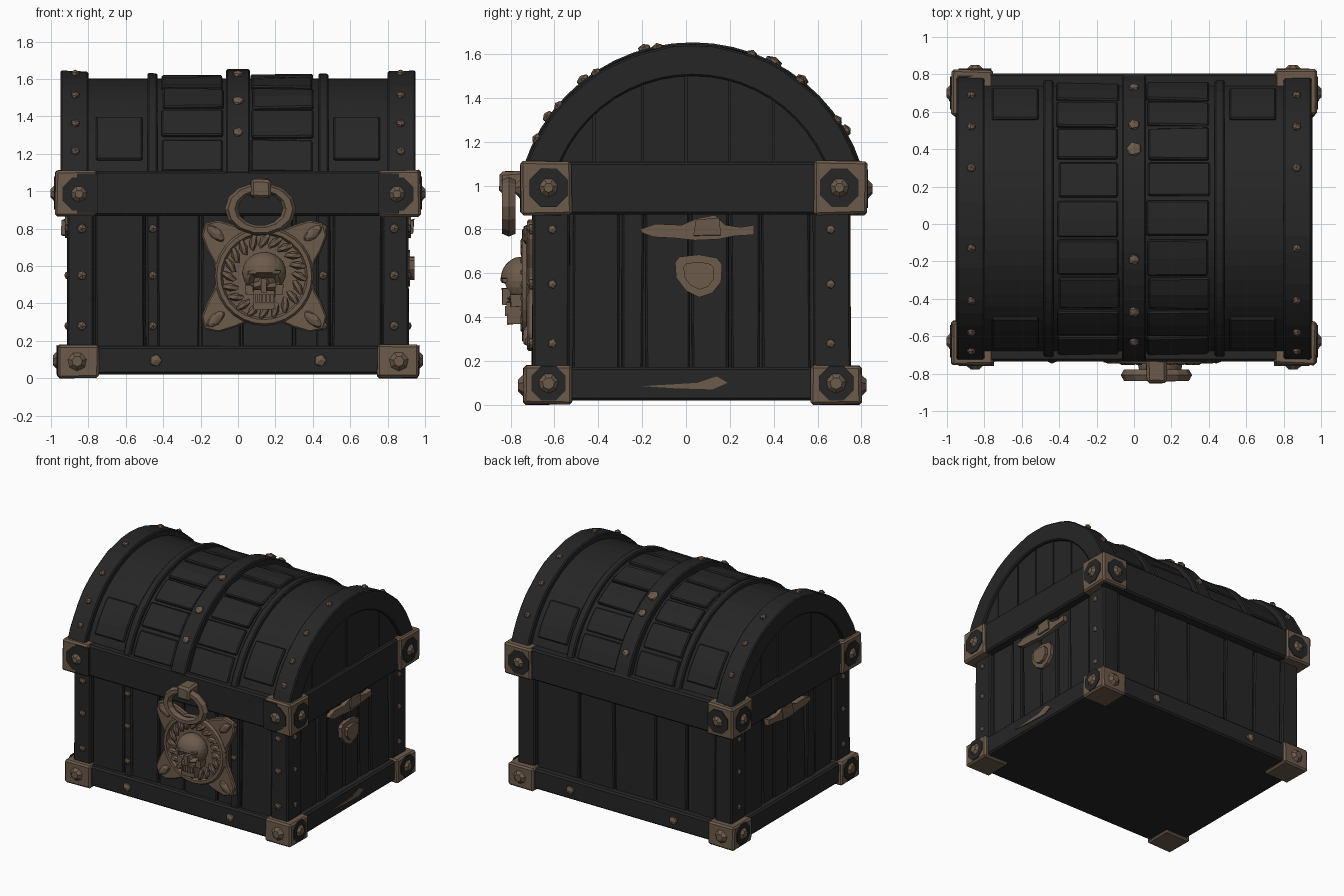
import bpy, bmesh, math, random
from mathutils import Matrix, Vector

if "Cube" in bpy.data.objects:
    bpy.data.objects.remove(bpy.data.objects["Cube"])
random.seed(4)

def material(name, col):
    m = bpy.data.materials.new(name)
    m.diffuse_color = (*col, 1)
    m.use_nodes = True
    m.node_tree.nodes["Principled BSDF"].inputs["Base Color"].default_value = m.diffuse_color
    return m
WOOD = material("black_wood", (0.019, 0.019, 0.019))
BRONZE = material("dull_bronze", (0.150, 0.103, 0.070))

CY, CZ = 0.03, 0.845            # axis of the lid barrel

def finish(name, bm, mat, bevel=0):
    bmesh.ops.recalc_face_normals(bm, faces=bm.faces)
    me = bpy.data.meshes.new(name)
    bm.to_mesh(me)
    bm.free()
    me.materials.append(mat)
    ob = bpy.data.objects.new(name, me)
    bpy.context.collection.objects.link(ob)
    if bevel:
        b = ob.modifiers.new("bevel", 'BEVEL')
        b.width, b.segments = bevel, 1
    return ob

def box(bm, x0, x1, y0, y1, z0, z1, j=0.0):
    m = Matrix.Translation(((x0+x1)/2, (y0+y1)/2, (z0+z1)/2)) @ Matrix.Diagonal((abs(x1-x0), abs(y1-y0), z1-z0, 1))
    for v in bmesh.ops.create_cube(bm, size=1, matrix=m)['verts']:
        v.co += Vector([random.uniform(-j, j) for _ in range(3)])

def facing(p, n):
    return Matrix.Translation(p) @ Vector(n).to_track_quat('Z', 'Y').to_matrix().to_4x4()

def rivet(bm, p, n, r=0.032, h=0.022):
    bmesh.ops.create_icosphere(bm, subdivisions=1, radius=1, matrix=facing(p, n) @ Matrix.Diagonal((r, r, h, 1)))

def disc(bm, p, n, r, h, r2=None, sides=8):
    m = facing(p, n) @ Matrix.Translation((0, 0, h/2)) @ Matrix.Rotation(math.pi/sides, 4, 'Z')
    bmesh.ops.create_cone(bm, cap_ends=True, segments=sides, radius1=r, radius2=r if r2 is None else r2, depth=h, matrix=m)

def arc(bm, x0, x1, r0, r1, a0, a1, n, j=0.0):
    """Curved slab around the lid axis, angles in degrees from +y."""
    rows = []
    for i in range(n+1):
        a = math.radians(a0 + (a1-a0)*i/n)
        rows.append([bm.verts.new((x, CY + r*math.cos(a), CZ + r*math.sin(a)))
                     for x, r in ((x0, r0), (x1, r0), (x1, r1 + random.uniform(-j, j)), (x0, r1 + random.uniform(-j, j)))])
    for p, q in zip(rows, rows[1:]):
        for k in range(4):
            bm.faces.new((p[k], p[(k+1) % 4], q[(k+1) % 4], q[k]))
    bm.faces.new(rows[0])
    bm.faces.new(rows[-1])

def extrude(bm, pts, vec):
    f = bm.faces.new([bm.verts.new(p) for p in pts])
    g = bmesh.ops.extrude_face_region(bm, geom=[f])['geom']
    bmesh.ops.translate(bm, vec=vec, verts=[v for v in g if isinstance(v, bmesh.types.BMVert)])

# --- body: core, planks, posts, bottom and lid frames
bm = bmesh.new()
box(bm, -0.87, 0.87, -0.66, 0.70, 0.025, 0.9)
finish("body_core", bm, WOOD)

bm = bmesh.new()
g = 0.006
for e, ys in (((-0.77, -0.5, -0.2, 0.02, 0.3, 0.5, 0.77), (-0.65, -0.682)),
              ((-0.77, -0.52, -0.25, 0.1, 0.4, 0.77), (0.69, 0.728))):
    for a, b in zip(e, e[1:]):
        box(bm, a+g, b-g, min(ys), max(ys), 0.1, 0.9, 0.006)
for s in (-1, 1):
    e = (-0.52, -0.30, -0.19, 0.02, 0.2, 0.34, 0.57)
    for i, (a, b) in enumerate(zip(e, e[1:])):
        x = s*(0.888 + 0.008*(i % 2))
        box(bm, min(s*0.86, x), max(s*0.86, x), a+g, b-g, 0.1, 0.9, 0.005)
finish("body_planks", bm, WOOD, 0.008)

bm = bmesh.new()
for s in (-1, 1):
    for y0, y1 in ((-0.702, -0.53), (0.58, 0.75)):
        box(bm, s*0.77, s*0.912, y0, y1, 0.1, 0.9, 0.003)
    box(bm, s*0.42, s*0.49, -0.694, -0.6, 0.1, 0.9, 0.004)
finish("corner_posts", bm, WOOD, 0.01)

bm = bmesh.new()
box(bm, -0.94, 0.94, -0.722, 0.78, 0.02, 0.172)
finish("bottom_frame", bm, WOOD, 0.012)
bm = bmesh.new()
box(bm, -0.955, 0.955, -0.735, 0.805, 0.868, 1.108)
finish("lid_frame", bm, WOOD, 0.012)

# --- lid: barrel core, end arches, straps, planks
bm = bmesh.new()
arc(bm, -0.915, 0.915, 0.3, 0.757, 19, 161, 22)
box(bm, -0.91, 0.91, -0.6, 0.66, 0.95, 1.2)
finish("lid_core", bm, WOOD)

bm = bmesh.new()
for s in (-1, 1):
    arc(bm, s*0.80, s*0.95, 0.655, 0.798, 18, 162, 22, 0.004)
    arc(bm, s*0.43, s*0.485, 0.74, 0.785, 18, 162, 22, 0.004)
arc(bm, -0.063, 0.063, 0.74, 0.808, 18, 162, 22)
finish("lid_straps", bm, WOOD, 0.008)

bm = bmesh.new()
for x0, x1, off in ((-0.415, -0.075, 0), (0.065, 0.41, 5)):
    n = 9
    for i in range(n):
        a = 19 + 142*i/n
        arc(bm, x0 + random.uniform(0, .015), x1 - random.uniform(0, .015), 0.72, 0.775 + random.uniform(-.006, .006),
            a + 0.8, a + 142/n - 0.8 + random.uniform(-.5, .5), 2, 0.007)
finish("lid_planks", bm, WOOD, 0.008)

bm = bmesh.new()
for s in (-1, 1):
    for a in (25, 134):
        arc(bm, s*0.51, s*0.76, 0.74, 0.773, a, a+21, 3, 0.003)
finish("lid_panels", bm, WOOD, 0.008)

# end boards inside each arch
bm = bmesh.new()
e = (-0.6, -0.42, -0.2, 0.0, 0.2, 0.4, 0.66)
for s in (-1, 1):
    for a, b in zip(e, e[1:]):
        top = lambda y: CZ + math.sqrt(max(0.09, 0.67**2 - (y-CY)**2))
        x = s*(0.925 + random.uniform(-.004, .004))
        m = (a+b)/2
        extrude(bm, [(x, a+.004, 1.0), (x, b-.004, 1.0), (x, b-.004, top(b)), (x, m, top(m)), (x, a+.004, top(a))],
                (-s*0.03, 0, 0))
finish("lid_end_boards", bm, WOOD)

# --- bronze corner caps with dark washers and bolts
caps, bolts, washers = bmesh.new(), bmesh.new(), bmesh.new()
for s in (-1, 1):
    for y0, y1, d in ((-0.752, -0.52, -1), (0.58, 0.825, 1)):
        yo = y0 if d < 0 else y1
        box(caps, s*0.752, s*0.977, y0, y1, 0.866, 1.11, 0.005)
        ym = yo - d*0.125
        for p, n in (((s*0.977, ym, 0.99), (s, 0, 0)), ((s*0.85, yo, 0.985), (0, d, 0))):
            disc(washers, p, n, 0.095, 0.006)
            disc(bolts, p, n, 0.05, 0.026, 0.022, 7)
        if d < 0:                       # worn dark inner half on the front
            box(washers, s*0.748, s*0.86, yo-0.006, yo+0.1, 0.88, 1.095)
        yb0, yb1 = (y0+0.01, y1) if d < 0 else (0.57, 0.80)
        yo = yb0 if d < 0 else yb1
        box(caps, s*0.745, s*0.965, yb0, yb1, 0.002, 0.178, 0.003)
        p = (s*0.965, yo - d*0.115, 0.098)
        disc(washers, p, (s, 0, 0), 0.085, 0.006)
        disc(bolts, p, (s, 0, 0), 0.052, 0.024, 0.028, 7)
        disc(bolts, (s*0.86, yo, 0.09), (0, d, 0), 0.052, 0.024, 0.028, 7)
finish("corner_caps", caps, BRONZE, 0.012)
finish("corner_bolts", bolts, BRONZE)
finish("corner_washers", washers, WOOD)

# --- rivets on straps, posts and frames
bm = bmesh.new()
def lid_rivet(x, y, R, r=0.03):
    c = (y-CY)/R
    n = Vector((0, c, math.sqrt(1-c*c)))
    rivet(bm, Vector((x, CY, CZ)) + n*R, n, r)
for s in (-1, 1):
    for y in (0.69, 0.52, 0.30, -0.13, -0.41, -0.58, -0.68):
        lid_rivet(s*0.87, y, 0.80, 0.026)
    for z in (0.28, 0.55, 0.80):
        rivet(bm, (s*0.835, -0.704, z), (0, -1, 0), 0.028)
        rivet(bm, (s*0.455, -0.697, z), (0, -1, 0), 0.026)
        rivet(bm, (s*0.914, 0.66, z), (s, 0, 0), 0.022, 0.015)
        rivet(bm, (s*0.914, -0.61, z), (s, 0, 0), 0.022, 0.015)
    rivet(bm, (s*0.44, -0.724, 0.095), (0, -1, 0), 0.036)
    rivet(bm, (s*0.44, 0.782, 0.095), (0, 1, 0), 0.036)
for y, r in ((0.53, .034), (0.40, .045), (-0.19, .032), (-0.47, .034), (-0.63, .03), (0.73, .03)):
    lid_rivet(0, y, 0.81, r)
finish("rivets", bm, BRONZE)

# --- side fittings: ragged handle bars, right shield, worn scrape
bm = bmesh.new()
for s in (-1, 1):
    up = [(-0.21, .80), (-0.14, .825), (-0.02, .82), (0.05, .85), (0.13, .865), (0.18, .82), (0.25, .81), (0.31, .82)]
    lo = [(0.31, .775), (0.22, .77), (0.15, .755), (0.04, .75), (-0.05, .76), (-0.15, .765), (-0.2, .785)]
    extrude(bm, [(s*0.885, y, z) for y, z in up + lo], (s*0.04, 0, 0))
    box(bm, s*0.9, s*0.938, 0.04, 0.15, 0.765, 0.845, 0.01)
finish("side_handles", bm, BRONZE)

bm = bmesh.new()
prof = [(-0.05, .65), (-0.03, .675), (0.06, .685), (0.14, .67), (0.165, .64), (0.16, .56), (0.12, .51), (0.06, .49), (0.0, .52), (-0.045, .58)]
extrude(bm, [(0.88, y, z) for y, z in prof], (0.04, 0, 0))
extrude(bm, [(0.915, 0.06+(y-0.06)*.65, 0.59+(z-0.59)*.65) for y, z in prof], (0.028, 0, 0))
finish("side_shield", bm, BRONZE)

bm = bmesh.new()
extrude(bm, [(0.935, y, z) for y, z in ((-0.2, .085), (0.05, .1), (0.14, .13), (0.19, .1), (0.12, .07), (-0.05, .075))], (0.011, 0, 0))
finish("worn_scrape", bm, BRONZE)

# --- front lock plate: spiked square, rim, wreath, skull
PX, PZ = 0.14, 0.545
bm = bmesh.new()
pts = []
for i in range(40):
    a = 2*math.pi*i/40
    r = 0.255 + 0.18*abs(math.sin(2*a))**4
    pts.append((PX + r*math.cos(a)*1.03, -0.68, PZ + r*math.sin(a)*0.92))
extrude(bm, pts, (0, -0.045, 0))
for sx in (-1, 1):
    for sz in (-1, 1):
        c = Vector((PX + sx*0.26, -0.725, PZ + sz*0.23))
        bmesh.ops.create_icosphere(bm, subdivisions=1, radius=1, matrix=Matrix.Translation(c)
            @ Matrix.Rotation(-sx*sz*math.radians(42), 4, 'Y') @ Matrix.Diagonal((0.075, 0.025, 0.035, 1)))
finish("lock_plate", bm, BRONZE, 0.008)

bm = bmesh.new()
for i in range(20):
    a = 2*math.pi*i/20
    c = Vector((PX + 0.19*math.cos(a), -0.735, PZ + 0.19*math.sin(a)))
    bmesh.ops.create_icosphere(bm, subdivisions=1, radius=1, matrix=Matrix.Translation(c)
        @ Matrix.Rotation(-a + random.uniform(.3, .8), 4, 'Y') @ Matrix.Diagonal((0.052, 0.022, 0.022, 1)))
finish("lock_wreath", bm, BRONZE)

bm = bmesh.new()
M = Matrix.Translation((PX, -0.755, 0.565)) @ Matrix.Diagonal((0.118, 0.092, 0.11, 1))
for v in bmesh.ops.create_icosphere(bm, subdivisions=3, radius=1, matrix=M)['verts']:
    for ex in (-0.046, 0.046):          # hollow eyes
        if v.co.y < -0.76 and math.hypot(v.co.x-PX-ex, v.co.z-0.525) < 0.034:
            v.co.y += 0.045
box(bm, PX-0.055, PX+0.055, -0.815, -0.72, 0.37, 0.47, 0.006)
box(bm, PX-0.015, PX+0.015, -0.838, -0.76, 0.455, 0.53, 0.004)
for i in range(5):                       # teeth
    box(bm, PX-0.05+i*0.021, PX-0.034+i*0.021, -0.826, -0.8, 0.405, 0.45)
for s in (-1, 1):
    box(bm, PX+s*0.06, PX+s*0.1, -0.80, -0.74, 0.45, 0.50, 0.004)
    box(bm, PX+s*0.012, PX+s*0.085, -0.838, -0.78, 0.557, 0.577, 0.005)
finish("lock_skull", bm, BRONZE)

# --- rim and pull ring
def torus(name, loc, R, r, sz, n, m):
    bpy.ops.mesh.primitive_torus_add(location=loc, rotation=(math.pi/2, 0, 0), major_radius=R, minor_radius=r,
                                     major_segments=n, minor_segments=m)
    ob = bpy.context.object
    ob.name = name
    ob.scale = (1, sz, 1)
    ob.data.materials.append(BRONZE)
torus("lock_rim", (PX, -0.728, PZ), 0.243, 0.022, 1.0, 28, 6)
torus("pull_ring", (0.12, -0.808, 0.905), 0.155, 0.036, 0.74, 14, 6)
bm = bmesh.new()
box(bm, 0.065, 0.175, -0.85, -0.72, 0.965, 1.065, 0.005)
finish("ring_clasp", bm, BRONZE, 0.015)
